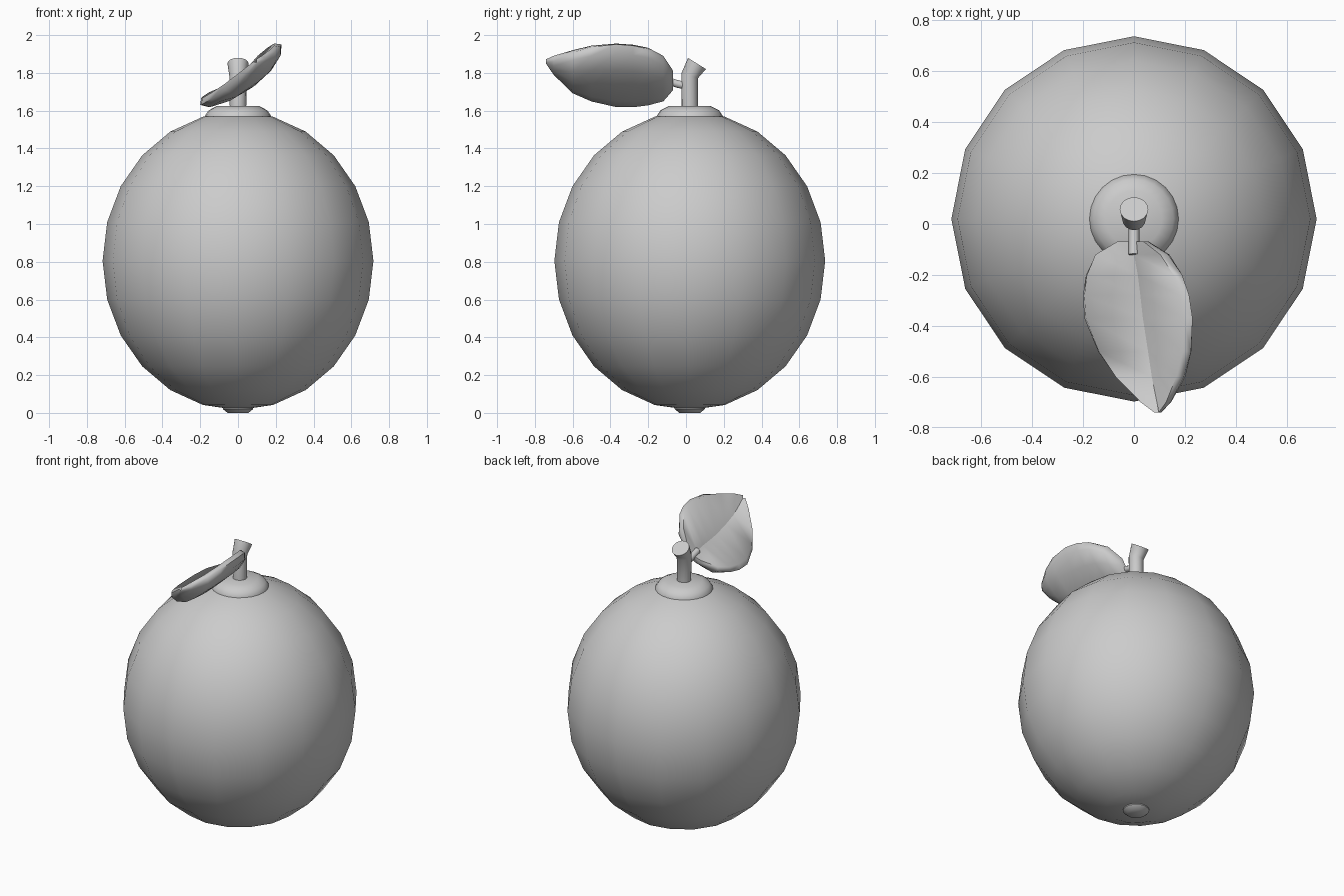
import bpy, bmesh
from math import sin, cos, pi, radians
from mathutils import Vector, Matrix

cube = bpy.data.objects.get("Cube")
if cube:
    bpy.data.objects.remove(cube, do_unlink=True)

grey = bpy.data.materials.new("plain grey")
grey.use_nodes = True
colour = (0.6, 0.6, 0.6, 1)
grey.diffuse_color = colour
grey.node_tree.nodes["Principled BSDF"].inputs["Base Color"].default_value = colour

AXIS_Y = 0.02


def finish(name, bm, angle=60):
    bmesh.ops.recalc_face_normals(bm, faces=bm.faces)
    mesh = bpy.data.meshes.new(name)
    bm.to_mesh(mesh)
    bm.free()
    mesh.materials.append(grey)
    obj = bpy.data.objects.new(name, mesh)
    bpy.context.collection.objects.link(obj)
    bpy.ops.object.select_all(action="DESELECT")
    obj.select_set(True)
    bpy.context.view_layer.objects.active = obj
    bpy.ops.object.shade_smooth_by_angle(angle=radians(angle))
    return obj


def loft(name, rings, angle=60):
    """Skin closed rings of points and cap both ends."""
    bm = bmesh.new()
    loops = [[bm.verts.new(p) for p in ring] for ring in rings]
    n = len(loops[0])
    for a, b in zip(loops, loops[1:]):
        for i in range(n):
            j = (i + 1) % n
            bm.faces.new((a[i], a[j], b[j], b[i]))
    bm.faces.new(loops[0])
    bm.faces.new(loops[-1])
    return finish(name, bm, angle)


def circle(centre, radius, tilt=0, sides=16):
    """Ring around z, tipped towards the back by tilt degrees."""
    turn = Matrix.Rotation(radians(-tilt), 3, "X")
    return [Vector(centre) + turn @ Vector((radius * cos(2 * pi * i / sides),
                                            radius * sin(2 * pi * i / sides), 0))
            for i in range(sides)]


def lathe(name, profile, sides):
    return loft(name, [circle((0, AXIS_Y, z), r, 0, sides) for r, z in profile], 45)


# Fruit body
bm = bmesh.new()
bmesh.ops.create_uvsphere(bm, u_segments=16, v_segments=12, radius=1)
bmesh.ops.scale(bm, vec=(0.717, 0.717, 0.79), verts=bm.verts)
bmesh.ops.translate(bm, vec=(0, AXIS_Y, 0.805), verts=bm.verts)
finish("fruit_body", bm)

# Collar on the crown and button underneath
lathe("crown_collar", [(0.175, 1.55), (0.175, 1.572), (0.155, 1.602), (0.11, 1.625)], 24)
lathe("bottom_button", [(0.055, 0.0), (0.08, 0.02), (0.08, 0.04)], 16)

# Bent stem, flaring to a slanted cut
loft("stem", [circle((0, y, z), r, t) for y, z, r, t in (
    (0.02, 1.58, 0.043, 0), (0.02, 1.785, 0.046, 15), (0.058, 1.85, 0.056, 32))], 40)

# Leaf stalk
loft("leaf_stalk", [circle((0, y, z), 0.021, -80, 10) for y, z in (
    (0.01, 1.73), (-0.04, 1.74), (-0.12, 1.765))])


# Folded leaf: y, half width, midrib x, midrib z
stations = ((-0.068, 0.07, 0.0, 1.755), (-0.12, 0.18, 0.0, 1.762),
            (-0.2, 0.24, 0.015, 1.765), (-0.28, 0.265, 0.025, 1.765),
            (-0.37, 0.27, 0.035, 1.768), (-0.5, 0.232, 0.055, 1.782),
            (-0.6, 0.168, 0.07, 1.8), (-0.7, 0.07, 0.09, 1.835),
            (-0.74, 0.012, 0.097, 1.855))
left_dir = Vector((-cos(radians(27)), 0, -sin(radians(27))))
right_dir = Vector((cos(radians(47)), 0, sin(radians(47))))
up = Vector((-0.6, 0, 0.8))


def leaf_section(y, w, x, z):
    mid = Vector((x, y, z))
    thick = 0.06 * min(1, w / 0.16)
    # spread across each half, and offset along the leaf's upward normal
    side = ((0.9, 0.012), (1.0, -thick * 0.3), (0.88, -thick * 0.85), (0.5, -thick * 1.15))
    left = [mid + left_dir * w * s + up * h for s, h in side]
    right = [mid + right_dir * w * s + up * h for s, h in side]
    return [mid] + right + [mid - up * thick] + left[::-1]


loft("leaf", [leaf_section(*s) for s in stations], 75)
leaf = bpy.data.objects["leaf"]
# Keep the midrib crease crisp
ring = 10
for edge in leaf.data.edges:
    if all(v % ring == 0 for v in edge.vertices):
        edge.use_edge_sharp = True
